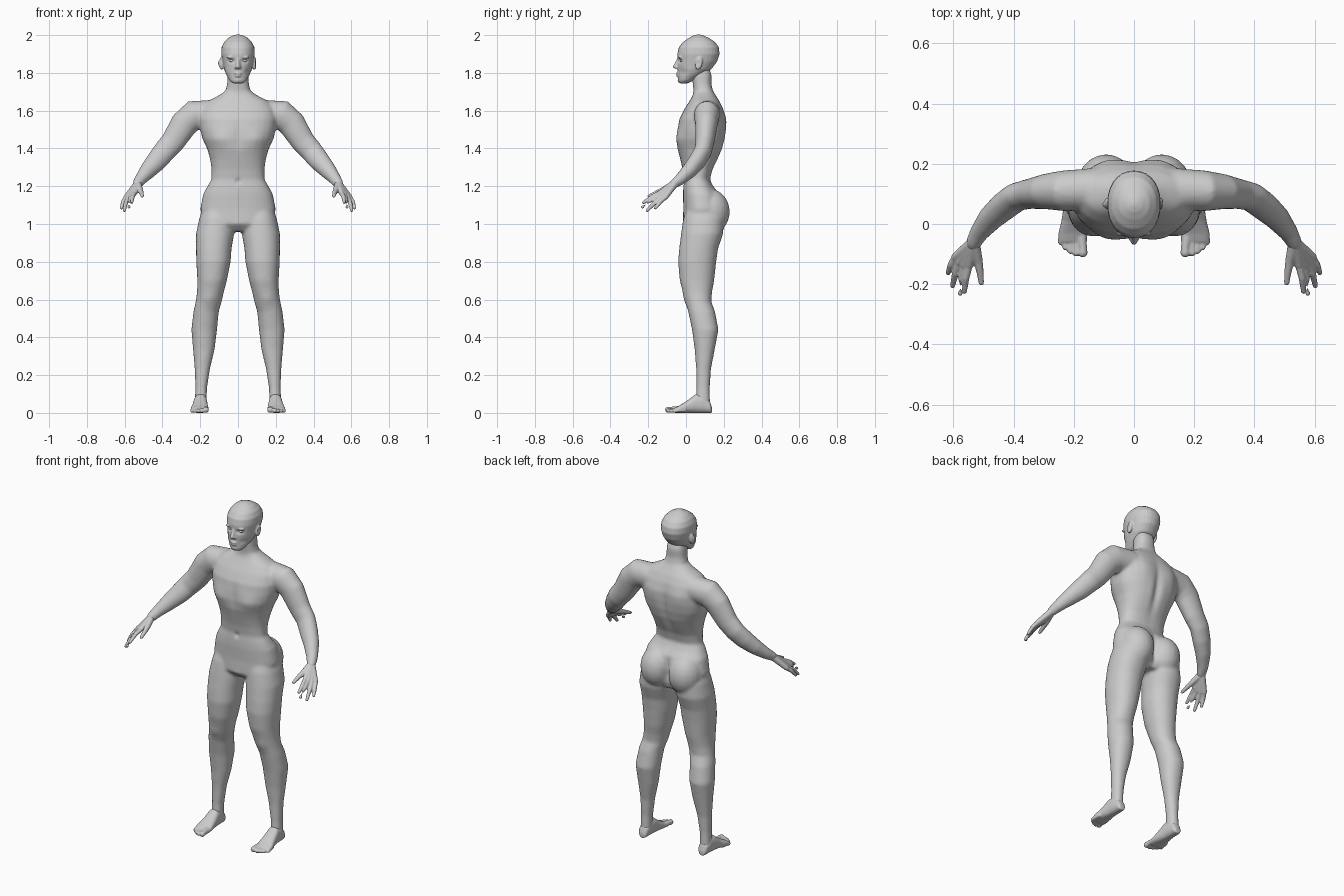
import bpy, bmesh, math
from mathutils import Vector, Matrix

skin = bpy.data.materials.new("grey_skin")
skin.diffuse_color = (0.6, 0.6, 0.6, 1)
SIDES = (1, -1)


def loft(bm, rings):
    """Skin a list of closed rings and cap both ends."""
    loops = [[bm.verts.new(p) for p in r] for r in rings]
    n = len(loops[0])
    for a, b in zip(loops, loops[1:]):
        for i in range(n):
            j = (i + 1) % n
            bm.faces.new((a[i], a[j], b[j], b[i]))
    bm.faces.new(loops[0][::-1])
    bm.faces.new(loops[-1])


def oval(center, u, v, e=2.0, n=28):
    """Superellipse ring spanned by half-axes u and v."""
    pts = []
    for i in range(n):
        a = 2 * math.pi * i / n
        c, s = math.cos(a), math.sin(a)
        pts.append(Vector(center) + u * math.copysign(abs(c) ** (2 / e), c)
                   + v * math.copysign(abs(s) ** (2 / e), s))
    return pts


def stack(bm, rows, e=2.0, side=1):
    """Vertical loft; rows are (z, centre x, half width, front y, back y)."""
    loft(bm, [oval((side * cx, (f + b) / 2, z), Vector((w, 0, 0)),
                   Vector((0, (b - f) / 2, 0)), e) for z, cx, w, f, b in rows])


def ball(bm, center, radii, rot=0.0):
    m = (Matrix.Translation(center) @ Matrix.Rotation(rot, 4, 'X')
         @ Matrix.Diagonal((*radii, 1)))
    bmesh.ops.create_uvsphere(bm, u_segments=20, v_segments=12, radius=1, matrix=m)


def limb(bm, pts, side=1):
    """Round-ended tube; pts are (x, y, z, in-plane radius, depth radius)."""
    ps = [Vector((side * p[0], p[1], p[2])) for p in pts]
    rings = []
    for i, p in enumerate(ps):
        t = (ps[min(i + 1, len(ps) - 1)] - ps[max(i - 1, 0)]).normalized()
        ref = Vector((0, 1, 0)) if abs(t.y) < 0.8 else Vector((0, 0, 1))
        a = (ref - t * ref.dot(t)).normalized()
        b = t.cross(a)
        rings.append(oval(p, b * pts[i][3], a * pts[i][-1], n=20))
    loft(bm, rings)
    for p, q in ((ps[0], pts[0]), (ps[-1], pts[-1])):
        r = min(q[3], q[-1])
        ball(bm, p, (r, r, r))


def finish(bm, name, voxel, smooth, dents=()):
    """Fuse the pieces into one skin, soften it, then push soft dents or bumps."""
    bmesh.ops.recalc_face_normals(bm, faces=bm.faces)
    me = bpy.data.meshes.new(name)
    bm.to_mesh(me)
    bm.free()
    ob = bpy.data.objects.new(name, me)
    bpy.context.collection.objects.link(ob)
    if voxel:
        r = ob.modifiers.new("fuse", 'REMESH')
        r.mode = 'VOXEL'
        r.voxel_size = voxel
        s = ob.modifiers.new("soften", 'SMOOTH')
        s.factor = 0.5
        s.iterations = smooth
        dg = bpy.context.evaluated_depsgraph_get()
        ob.data = bpy.data.meshes.new_from_object(ob.evaluated_get(dg))
        ob.modifiers.clear()
    for v in ob.data.vertices:
        move = Vector()
        for c, rad, off in dents:
            x = abs(v.co.x) - c[0]
            d = (x / rad[0]) ** 2 + ((v.co.y - c[1]) / rad[1]) ** 2 + ((v.co.z - c[2]) / rad[2]) ** 2
            if d < 9:
                move += Vector(off) * math.exp(-d)
        v.co += move
    ob.data.materials.clear()
    ob.data.materials.append(skin)
    ob.data.shade_smooth()
    return ob


# Body: pelvis, waist, chest and neck
bm = bmesh.new()
stack(bm, [(0.96, 0, .10, .02, .16), (1.0, 0, .185, -.018, .18), (1.08, 0, .2, -.014, .19),
           (1.16, 0, .184, -.016, .175), (1.2, 0, .162, -.014, .145), (1.235, 0, .141, -.01, .127),
           (1.29, 0, .140, -.018, .142), (1.34, 0, .147, -.03, .167), (1.395, 0, .162, -.045, .192),
           (1.45, 0, .188, -.05, .206), (1.5, 0, .2, -.046, .211), (1.555, 0, .205, -.036, .211),
           (1.61, 0, .195, -.008, .197), (1.65, 0, .16, .018, .178), (1.682, 0, .1, .036, .157),
           (1.705, 0, .066, .04, .143), (1.74, 0, .058, .036, .134), (1.79, 0, .055, .03, .136),
           (1.83, 0, .048, .04, .12)], 2.4)
for s in SIDES:
    # buttocks
    ball(bm, (s * .092, .128, 1.065), (.098, .104, .12))
    # thigh, knee, calf and ankle
    stack(bm, [(1.1, .105, .075, .01, .17), (1.03, .112, .093, -.014, .2), (.95, .121, .101, -.026, .197),
               (.87, .128, .094, -.036, .17), (.8, .13, .091, -.042, .160), (.7, .137, .078, -.033, .149),
               (.64, .146, .071, -.017, .138), (.59, .155, .069, -.002, .134), (.535, .169, .067, .012, .154),
               (.44, .179, .068, .032, .172), (.335, .181, .057, .046, .152), (.23, .189, .040, .054, .132),
               (.13, .195, .031, .055, .126), (.04, .198, .032, .05, .128)], 2.15, s)
    # shoulder, upper arm and forearm
    limb(bm, [(.14, .115, 1.585, .072, .07), (.235, .11, 1.575, .08, .068), (.285, .108, 1.53, .074, .06),
              (.345, .1, 1.435, .064, .05), (.39, .09, 1.385, .06, .047), (.43, .06, 1.335, .056, .046),
              (.475, .02, 1.285, .046, .041), (.515, -.03, 1.237, .033, .031),
              (.534, -.066, 1.21, .027, .024)], s)
finish(bm, "body", .0085, 7, [
    ((.1, -.04, 1.45), (.055, .05, .045), (0, -.010, 0)),     # chest muscles
    ((0, -.045, 1.47), (.018, .05, .08), (0, .006, 0)),       # breastbone
    ((0, -.015, 1.225), (.012, .04, .014), (0, .010, 0)),     # navel
    ((0, .2, 1.42), (.022, .06, .14), (0, -.014, 0)),         # spine groove
    ((.09, .2, 1.54), (.05, .05, .07), (0, .008, 0)),         # shoulder blades
    ((0, .2, 1.06), (.016, .08, .085), (0, -.02, 0)),         # buttock cleft
    ((.155, -.005, .6), (.035, .03, .035), (0, -.006, 0)),    # kneecaps
])

# Head: skull and jaw with nose, lips, chin and ears
bm = bmesh.new()
stack(bm, [(1.745, 0, .028, -.036, .01), (1.76, 0, .045, -.041, .04), (1.79, 0, .062, -.042, .09),
           (1.82, 0, .074, -.044, .135), (1.86, 0, .082, -.045, .165), (1.9, 0, .089, -.046, .178),
           (1.935, 0, .087, -.038, .174), (1.963, 0, .074, -.017, .155), (1.985, 0, .052, .015, .122),
           (1.998, 0, .026, .04, .092), (2.003, 0, .008, .058, .074)], 2.15)
limb(bm, [(0, -.038, 1.875, .009, .009), (0, -.046, 1.853, .010, .011), (0, -.057, 1.834, .012, .012)])
ball(bm, (0, -.04, 1.797), (.021, .014, .006))
ball(bm, (0, -.038, 1.784), (.018, .014, .007))
ball(bm, (0, -.026, 1.761), (.022, .019, .015))
for s in SIDES:
    ball(bm, (s * .010, -.046, 1.829), (.009, .012, .008))
    ball(bm, (s * .036, -.030, 1.882), (.024, .013, .007))
    ball(bm, (s * .087, .068, 1.85), (.012, .019, .035), -.2)
finish(bm, "head", .0045, 3, [
    ((.034, -.036, 1.865), (.017, .03, .011), (0, .012, 0)),   # eye sockets
    ((.05, -.02, 1.805), (.02, .03, .02), (-.004, .002, 0)),   # cheek hollows
    ((.099, .063, 1.852), (.007, .010, .017), (-.007, 0, 0)),  # ear hollows
])

# Eyes
bm = bmesh.new()
for s in SIDES:
    ball(bm, (s * .034, -.019, 1.865), (.015, .014, .009))
finish(bm, "eyes", 0, 0)

# Hands: (knuckle, finger tip) for four fingers, then the thumb
FINGERS = [((.547, -.135, 1.166), (.563, -.224, 1.114)), ((.563, -.136, 1.153), (.577, -.23, 1.09)),
           ((.579, -.126, 1.144), (.602, -.205, 1.072)), ((.592, -.109, 1.142), (.617, -.162, 1.085))]
for s, label in zip(SIDES, ("left", "right")):
    bm = bmesh.new()
    for k, tip in FINGERS:
        mid = [(a + b) / 2 for a, b in zip(k, tip)]
        limb(bm, [(.53, -.058, 1.216, .02), (*k, .0145)], s)
        limb(bm, [(*k, .0125), (mid[0] + .003, mid[1], mid[2] + .005, .0115), (*tip, .0085)], s)
    limb(bm, [(.53, -.07, 1.208, .02), (.517, -.125, 1.178, .015), (.511, -.16, 1.163, .012),
              (.507, -.195, 1.148, .009)], s)
    finish(bm, label + "_hand", .004, 2)

# Feet: heel, arch and ball, then five toes
TOES = [(.170, -.095, .016), (.193, -.096, .012), (.211, -.089, .011), (.228, -.077, .0105), (.243, -.06, .010)]
for s, label in zip(SIDES, ("left", "right")):
    bm = bmesh.new()
    rows = [(.137, .198, .015, .03), (.127, .198, .027, .06), (.09, .198, .033, .1), (.05, .199, .036, .098),
            (.01, .2, .041, .068), (-.03, .203, .048, .042), (-.06, .203, .047, .027)]
    loft(bm, [oval((s * cx, y, top / 2), Vector((w, 0, 0)), Vector((0, 0, top / 2)), 2.4)
              for y, cx, w, top in rows])
    for x, y, r in TOES:
        limb(bm, [(x + (.2 - x) * .15, y + .05, r + .004, r), (x, y + .015, r + .002, r * .9), (x, y, r, r)], s)
    finish(bm, label + "_foot", .0045, 2)
